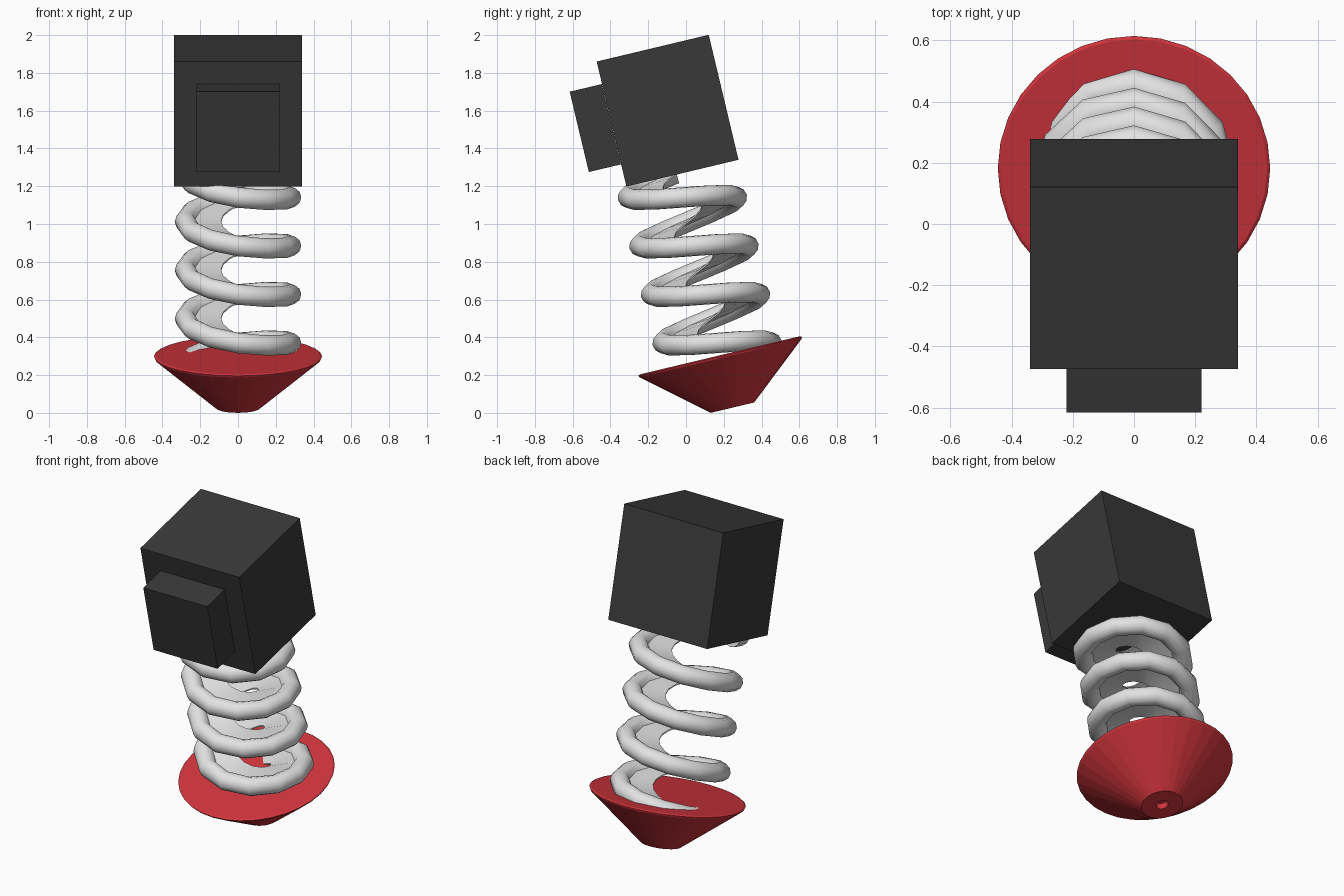
import bpy, bmesh, math
from mathutils import Matrix

if "Cube" in bpy.data.objects:
    bpy.data.objects.remove(bpy.data.objects["Cube"])

TILT = Matrix.Rotation(math.radians(13.4), 4, 'X')


def material(name, rgb):
    m = bpy.data.materials.new(name)
    m.diffuse_color = (*rgb, 1)
    m.use_nodes = True
    m.node_tree.nodes["Principled BSDF"].inputs["Base Color"].default_value = m.diffuse_color
    return m


BLACK = material("charcoal", (0.04, 0.04, 0.04))
RED = material("red", (0.65, 0.036, 0.047))
WHITE = material("off_white", (0.76, 0.76, 0.76))


def finish(bm, name, mat, origin, smooth=False):
    """Make an object leaning along the shared axis."""
    bmesh.ops.recalc_face_normals(bm, faces=bm.faces)
    me = bpy.data.meshes.new(name)
    bm.to_mesh(me)
    bm.free()
    me.materials.append(mat)
    ob = bpy.data.objects.new(name, me)
    bpy.context.collection.objects.link(ob)
    ob.matrix_world = Matrix.Translation(origin) @ TILT
    if smooth:
        bpy.ops.object.select_all(action='DESELECT')
        ob.select_set(True)
        bpy.context.view_layer.objects.active = ob
        bpy.ops.object.shade_smooth_by_angle(angle=math.radians(36))
    return ob


def box(name, size, origin):
    bm = bmesh.new()
    bmesh.ops.create_cube(bm, size=1)
    bmesh.ops.scale(bm, vec=size, verts=bm.verts)
    return finish(bm, name, BLACK, origin)


def skin(bm, rings, closed_ring=True):
    """Bridge neighbouring rings of vertices with quads."""
    n = len(rings[0])
    for a, b in zip(rings, rings[1:]):
        for i in range(n if closed_ring else n - 1):
            j = (i + 1) % n
            bm.faces.new((a[i], a[j], b[j], b[i]))


# Head block with its front plate
box("head_block", (0.68, 0.61, 0.68), (0, -0.0975, 1.60))
box("front_plate", (0.44, 0.175, 0.437), (0, -0.48, 1.508))

# Conical foot: flat top, thin rim, small recess underneath
BASE = (0, 0.18, 0.305)
bm = bmesh.new()
rings = []
for r, h in [(0.435, 0.0), (0.445, -0.006), (0.44, -0.016),
             (0.118, -0.285), (0.035, -0.285), (0.03, -0.25)]:
    rings.append([bm.verts.new((r * math.sin(i * math.tau / 32),
                                r * math.cos(i * math.tau / 32), h))
                  for i in range(32)])
skin(bm, rings)
bm.faces.new(rings[0])
bm.faces.new(rings[-1])
finish(bm, "foot_cone", RED, BASE)

# Coil spring: round outer bead with a thin web reaching toward the axis
STEPS, TURNS, PITCH, START = 12, 4, 0.264, -0.065
bead, mid = 0.055, 0.28
profile = [(0.09, 0.004), (0.09, -0.004)]
for k in range(11):
    a = math.radians(-165 + 33 * k)
    profile.append((mid + bead * math.cos(a), bead * math.sin(a)))
bm = bmesh.new()
rings = []
for s in range(STEPS * TURNS + 1):
    a = math.pi - s * math.tau / STEPS
    h = START + PITCH * s / STEPS
    rings.append([bm.verts.new((r * math.cos(a), r * math.sin(a), h + z))
                  for r, z in profile])
skin(bm, rings)
bm.faces.new(rings[0])
bm.faces.new(rings[-1])
finish(bm, "spring", WHITE, BASE, smooth=True)
